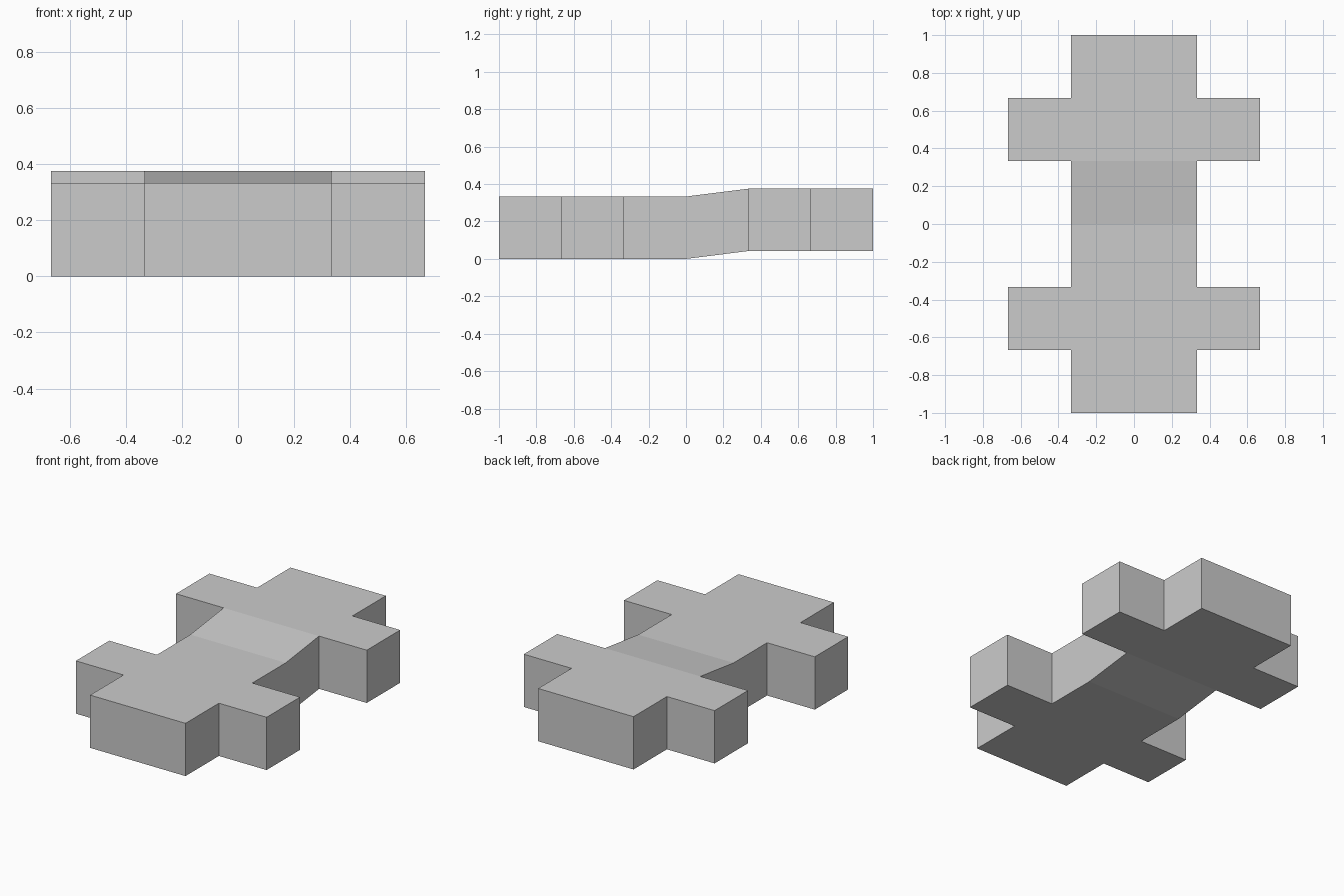
import bpy, bmesh

if "Cube" in bpy.data.objects:
    bpy.data.objects.remove(bpy.data.objects["Cube"])

T = 1 / 3            # module: thickness and width of every segment
RISE = 0.042         # height of the raised rear half


def level(y):
    """Underside height: flat front, ramp, raised flat rear."""
    return RISE * min(max(y / T, 0), 1)


# Sheet of square cells: long spine, plus side arms on two rows
bm = bmesh.new()
verts = {}


def corner(i, j):
    if (i, j) not in verts:
        y = j * T
        verts[i, j] = bm.verts.new((i * T, y, level(y)))
    return verts[i, j]


for j in range(-3, 3):
    columns = range(-2, 2) if j in (-2, 1) else range(-1, 1)
    for i in columns:
        bm.faces.new([corner(i, j), corner(i + 1, j),
                      corner(i + 1, j + 1), corner(i, j + 1)])

# Thicken the sheet straight up into a closed solid
ext = bmesh.ops.extrude_face_region(bm, geom=bm.faces[:])
top = [g for g in ext["geom"] if isinstance(g, bmesh.types.BMVert)]
bmesh.ops.translate(bm, verts=top, vec=(0, 0, T))
bmesh.ops.recalc_face_normals(bm, faces=bm.faces[:])

# Merge coplanar cells into clean flat faces
bmesh.ops.dissolve_limit(bm, angle_limit=0.02, verts=bm.verts[:], edges=bm.edges[:])

mesh = bpy.data.meshes.new("double_cross_block")
bm.to_mesh(mesh)
bm.free()
block = bpy.data.objects.new("double_cross_block", mesh)
bpy.context.collection.objects.link(block)
